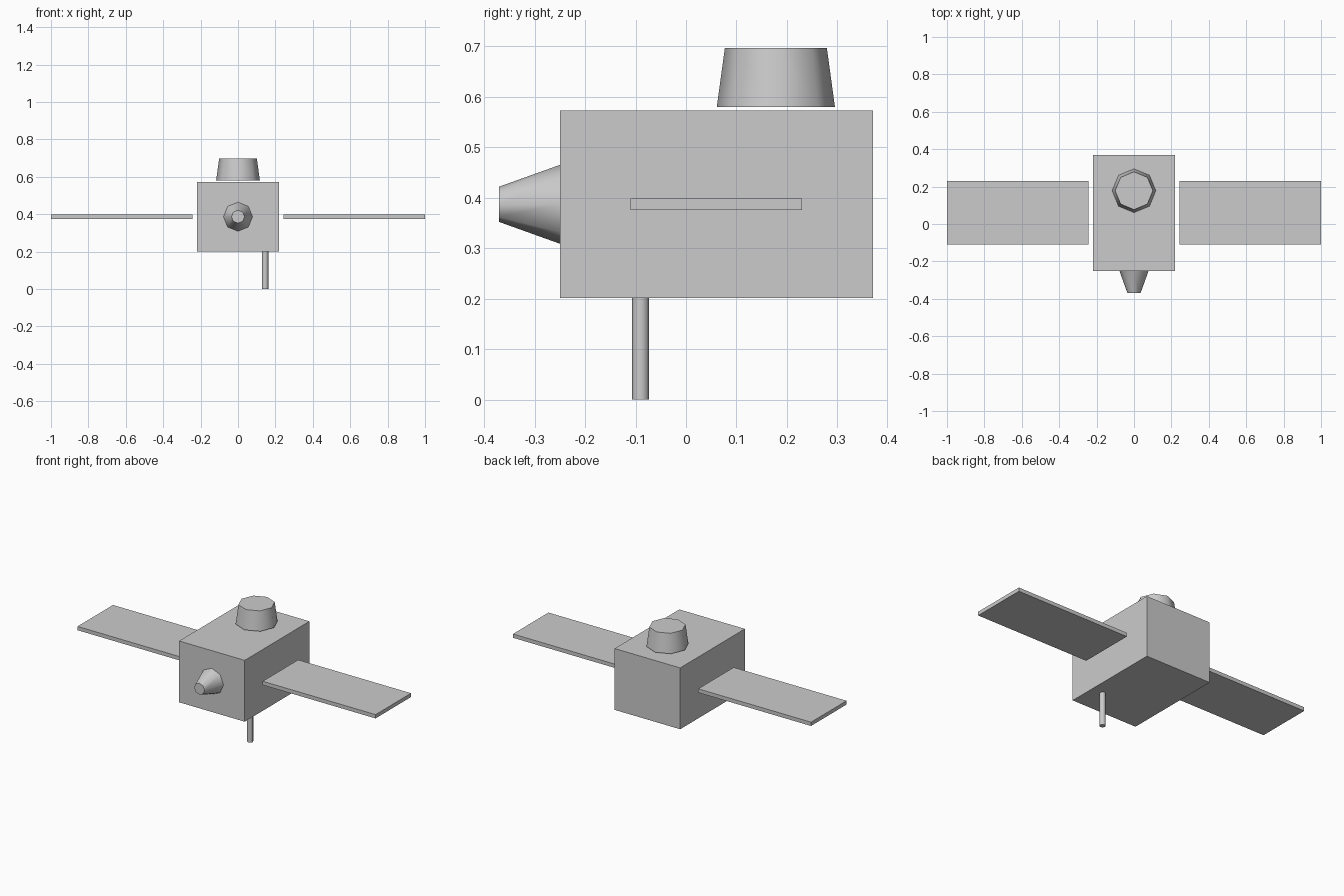
import bpy
from math import pi, radians

if "Cube" in bpy.data.objects:
    bpy.data.objects.remove(bpy.data.objects["Cube"])


def box(name, lo, hi):
    centre = [(a + b) / 2 for a, b in zip(lo, hi)]
    bpy.ops.mesh.primitive_cube_add(size=1, location=centre)
    ob = bpy.context.object
    ob.name = name
    ob.scale = [b - a for a, b in zip(lo, hi)]
    bpy.ops.object.transform_apply(location=False, rotation=False, scale=True)
    return ob


def cone(name, r1, r2, depth, centre, rot=(0, 0, 0)):
    # Eight-sided taper with smooth walls and sharp caps
    bpy.ops.mesh.primitive_cone_add(vertices=8, radius1=r1, radius2=r2,
                                    depth=depth, location=centre, rotation=rot)
    ob = bpy.context.object
    ob.name = name
    bpy.ops.object.shade_smooth_by_angle(angle=radians(50))
    return ob


# Main body
box("body", (-0.22, -0.25, 0.201), (0.22, 0.37, 0.573))

# Solar panels on both sides
for side, x0, x1 in (("left", -1.0, -0.243), ("right", 0.243, 1.0)):
    box(side + "_panel", (x0, -0.11, 0.376), (x1, 0.23, 0.399))

# Turret on top, nearly touching the body
cone("top_turret", 0.117, 0.101, 0.117, (0, 0.178, 0.6385))

# Front nozzle, narrowing towards -y
cone("front_nozzle", 0.078, 0.035, 0.12, (0, -0.31, 0.387), (pi / 2, 0, 0))

# Thin antenna below
cone("antenna", 0.017, 0.017, 0.201, (0.145, -0.09, 0.1005))
